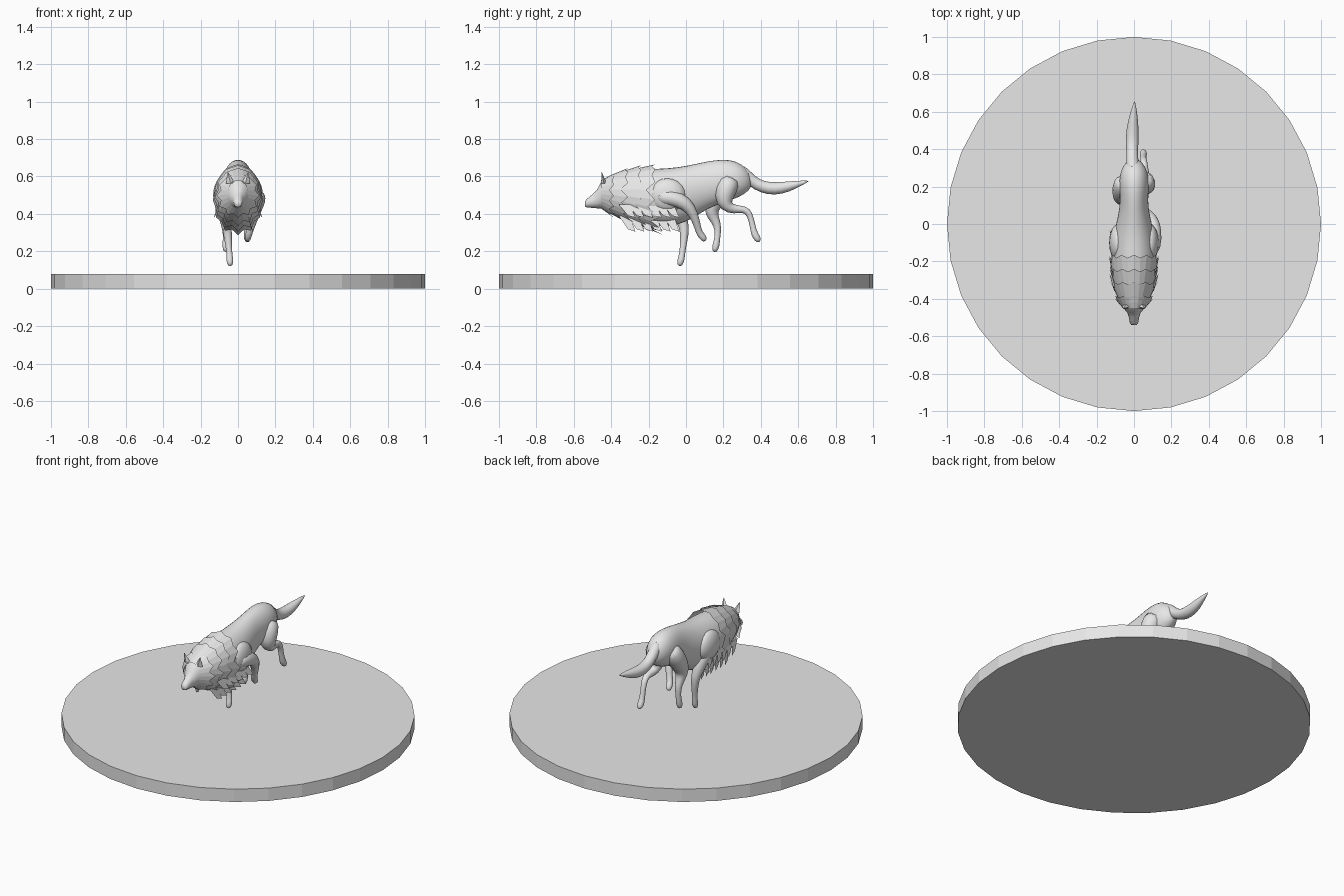
import bpy, bmesh, math
from mathutils import Vector

cube = bpy.data.objects.get("Cube")
if cube:
    bpy.data.objects.remove(cube)

grey = bpy.data.materials.new("plain_grey")
grey.use_nodes = True
grey.diffuse_color = (0.8, 0.8, 0.8, 1)
grey.node_tree.nodes["Principled BSDF"].inputs["Base Color"].default_value = (0.8, 0.8, 0.8, 1)


def finish(name, bm, smooth=True, subdivide=False):
    """Turn a bmesh into a named object."""
    bmesh.ops.recalc_face_normals(bm, faces=bm.faces)
    for f in bm.faces:
        f.smooth = smooth
    mesh = bpy.data.meshes.new(name)
    bm.to_mesh(mesh)
    bm.free()
    mesh.materials.append(grey)
    obj = bpy.data.objects.new(name, mesh)
    bpy.context.collection.objects.link(obj)
    if subdivide:
        obj.modifiers.new("soften", 'SUBSURF').levels = 1
        obj.modifiers["soften"].render_levels = 1
    return obj


def bridge(bm, rings):
    """Join neighbouring vertex rings with quads."""
    for a, b in zip(rings, rings[1:]):
        n = len(a)
        for i in range(n):
            j = (i + 1) % n
            bm.faces.new((a[i], a[j], b[j], b[i]))


def circle(n):
    return [(math.cos(math.tau * i / n), math.sin(math.tau * i / n)) for i in range(n)]


def limb(name, path, sides=12):
    """Tube through (x, y, z, radius) points, rings square to the path."""
    bm = bmesh.new()
    pts = [Vector(p[:3]) for p in path]
    rings = []
    for i, p in enumerate(pts):
        t = (pts[min(i + 1, len(pts) - 1)] - pts[max(i - 1, 0)]).normalized()
        u = Vector((1, 0, 0))
        u = (u - t * u.dot(t)).normalized()
        v = t.cross(u)
        r = path[i][3]
        rings.append([bm.verts.new(p + u * c * r + v * s * r) for c, s in circle(sides)])
    bridge(bm, rings)
    bm.faces.new(rings[0])
    bm.faces.new(rings[-1])
    return finish(name, bm, subdivide=True)


def hull(name, sections, sides=16, subdivide=True):
    """Loft of upright ovals: (y, top, bottom, half width)."""
    bm = bmesh.new()
    rings = []
    for y, top, low, w in sections:
        rings.append([bm.verts.new((c * w, y, (top + low) / 2 + s * (top - low) / 2))
                      for c, s in circle(sides)])
    bridge(bm, rings)
    bm.faces.new(rings[0])
    bm.faces.new(rings[-1])
    return finish(name, bm, subdivide=subdivide)


def ruff(name, front, rear, sweep, teeth=12):
    """Flared fur collar with a jagged rear edge, longer underneath."""
    bm = bmesh.new()
    inner, outer = [], []
    for i, (c, s) in enumerate(circle(teeth * 2)):
        ends = []
        for y, top, low, w in (front, rear):
            under = max(0, -s)
            shift = sweep * under if y == rear[0] else 0
            ends.append(Vector((c * w, y + shift, (top + low) / 2 + s * (top - low) / 2)))
        a, b = ends
        if i % 2:
            b = b.lerp(a, 0.12 if s > 0.4 else 0.35)
        inner.append(bm.verts.new(a))
        outer.append(bm.verts.new(b))
    bridge(bm, [inner, outer])
    return finish(name, bm, smooth=False)


# Round base slab
bm = bmesh.new()
bmesh.ops.create_cone(bm, cap_ends=True, segments=32, radius1=1, radius2=1, depth=0.08)
bmesh.ops.translate(bm, verts=bm.verts, vec=(0, 0, 0.04))
finish("base_disc", bm, smooth=False)

# Torso, deep chest to tucked waist and rump
hull("torso", [
    (-0.42, 0.59, 0.43, 0.06), (-0.33, 0.62, 0.38, 0.10), (-0.24, 0.64, 0.35, 0.115),
    (-0.15, 0.645, 0.33, 0.12), (-0.05, 0.65, 0.33, 0.11), (0.05, 0.67, 0.38, 0.085),
    (0.12, 0.685, 0.43, 0.075), (0.20, 0.695, 0.46, 0.082), (0.27, 0.685, 0.48, 0.078),
    (0.32, 0.65, 0.51, 0.055), (0.35, 0.60, 0.54, 0.02)])

# Head with tapered muzzle
hull("head", [
    (-0.54, 0.468, 0.44, 0.014), (-0.53, 0.48, 0.435, 0.022), (-0.50, 0.505, 0.432, 0.027),
    (-0.475, 0.53, 0.43, 0.035), (-0.455, 0.57, 0.428, 0.052), (-0.42, 0.595, 0.42, 0.07),
    (-0.37, 0.60, 0.41, 0.08)], sides=12, subdivide=False)

# Mane in overlapping layers
ruff("cheek_ruff", (-0.455, 0.58, 0.43, 0.055), (-0.385, 0.615, 0.38, 0.115), 0.0)
ruff("neck_ruff", (-0.42, 0.60, 0.41, 0.075), (-0.31, 0.645, 0.335, 0.125), 0.03)
ruff("throat_ruff", (-0.36, 0.62, 0.385, 0.095), (-0.24, 0.66, 0.305, 0.13), 0.05)
ruff("chest_ruff", (-0.30, 0.635, 0.36, 0.11), (-0.165, 0.665, 0.285, 0.135), 0.05)

# Hanging chest fringe, pointed plates down both sides of the keel
bm = bmesh.new()
for side in (-1, 1):
    for i in range(6):
        y = -0.33 + i * 0.047
        for x, z, drop in ((0.105, 0.45, 0.07), (0.055, 0.39, 0.085)):
            quad = [(x, y - 0.03, z), (x, y + 0.03, z),
                    (x + 0.025, y + 0.06, z - drop), (x + 0.015, y + 0.02, z - drop * 0.85)]
            bm.faces.new([bm.verts.new((side * px, py, pz)) for px, py, pz in quad])
finish("chest_fringe", bm, smooth=False)

# Ears and shoulder blades on both sides
for side, label in ((1, "left"), (-1, "right")):
    bm = bmesh.new()
    bmesh.ops.create_cone(bm, cap_ends=True, segments=4, radius1=0.024, radius2=0.002, depth=0.06)
    for v in bm.verts:
        v.co = (side * (0.047 + v.co.x + v.co.z * 0.25), -0.445 + v.co.y * 0.6 - v.co.z * 0.2, 0.593 + v.co.z)
    finish(label + "_ear", bm, smooth=False)
    bm = bmesh.new()
    bmesh.ops.create_uvsphere(bm, u_segments=16, v_segments=10, radius=1)
    for v in bm.verts:
        v.co = (side * (0.085 + v.co.x * 0.048), -0.10 + v.co.y * 0.10, 0.50 + v.co.z * 0.09)
    finish(label + "_shoulder", bm)

# Four legs in a running stride
limb("left_front_leg", [
    (0.095, -0.16, 0.49, 0.04), (0.105, -0.08, 0.49, 0.047), (0.105, 0.0, 0.46, 0.04),
    (0.09, 0.04, 0.40, 0.027), (0.075, 0.06, 0.34, 0.019), (0.06, 0.07, 0.30, 0.018),
    (0.053, 0.09, 0.275, 0.02), (0.05, 0.105, 0.255, 0.012)])
limb("right_front_leg", [
    (-0.08, -0.09, 0.49, 0.05), (-0.075, -0.045, 0.42, 0.042), (-0.062, -0.01, 0.34, 0.028),
    (-0.055, -0.008, 0.29, 0.024), (-0.05, -0.015, 0.23, 0.017), (-0.045, -0.022, 0.175, 0.016),
    (-0.043, -0.028, 0.15, 0.021), (-0.042, -0.036, 0.12, 0.012)])
limb("left_hind_leg", [
    (0.045, 0.25, 0.60, 0.055), (0.06, 0.21, 0.53, 0.062), (0.062, 0.20, 0.46, 0.048),
    (0.06, 0.235, 0.425, 0.03), (0.057, 0.29, 0.425, 0.02), (0.053, 0.33, 0.42, 0.02),
    (0.05, 0.35, 0.37, 0.016), (0.05, 0.36, 0.31, 0.016), (0.05, 0.375, 0.275, 0.022),
    (0.05, 0.395, 0.25, 0.012)])
limb("right_hind_leg", [
    (-0.045, 0.24, 0.60, 0.055), (-0.06, 0.19, 0.53, 0.062), (-0.065, 0.14, 0.45, 0.05),
    (-0.065, 0.135, 0.40, 0.035), (-0.065, 0.16, 0.36, 0.024), (-0.065, 0.172, 0.32, 0.019),
    (-0.065, 0.167, 0.265, 0.015), (-0.065, 0.16, 0.23, 0.021), (-0.065, 0.152, 0.195, 0.013)])

# Tail streaming behind
limb("tail", [
    (-0.005, 0.28, 0.645, 0.035), (-0.008, 0.33, 0.595, 0.034), (-0.01, 0.38, 0.555, 0.031),
    (-0.01, 0.44, 0.535, 0.036), (-0.008, 0.51, 0.537, 0.034), (-0.002, 0.58, 0.555, 0.023),
    (0.003, 0.66, 0.577, 0.002)])
